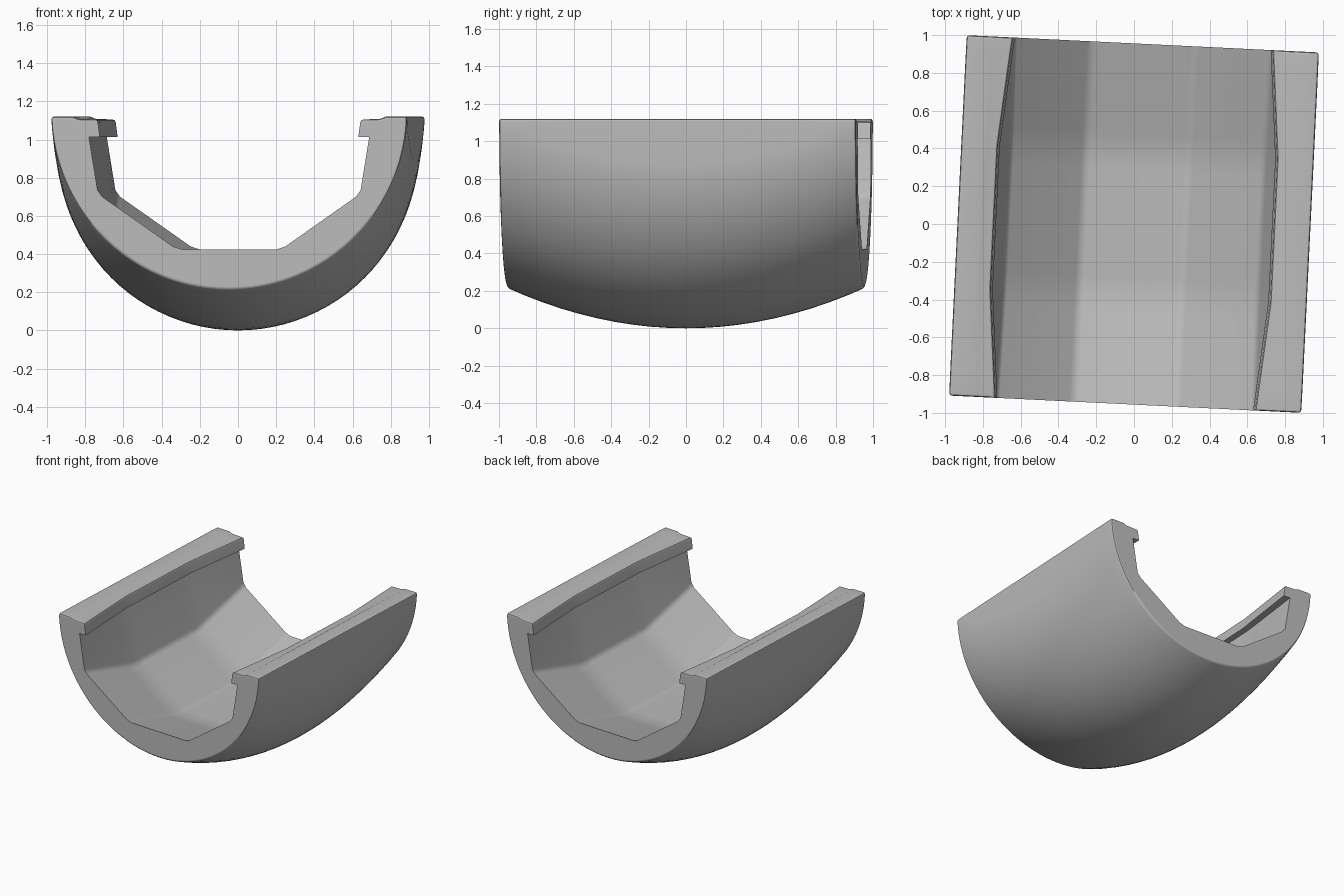
import bpy, bmesh, math

if "Cube" in bpy.data.objects:
    bpy.data.objects.remove(bpy.data.objects["Cube"])

HALF_W, HALF_L, TOP, FLAT = 0.934, 0.955, 1.12, 0.38
END_RISE, ARC_STEPS = 0.215, 48

# Inner half profile from lip to floor, at the ends and in the middle
END = [(0.82, 1.12), (0.79, 1.108), (0.69, 1.105), (0.678, 1.013), (0.735, 1.013),
       (0.69, 0.735), (0.665, 0.7), (0.295, 0.44), (0.25, 0.425)]
MID = [(0.82, 1.12), (0.8, 1.108), (0.742, 1.105), (0.73, 1.013), (0.78, 1.013),
       (0.685, 0.585), (0.655, 0.55), (0.295, 0.29), (0.25, 0.275)]


def section(y):
    """Closed outline: a round underside with upright sides, and a panelled inside."""
    centre = HALF_W + END_RISE * (y / HALF_L) ** 2
    start = math.asin(max(0, centre - TOP) / HALF_W)
    rim = HALF_W * math.cos(start)
    outer = [(-rim, TOP)]
    for i in range(1, ARC_STEPS):
        a = start + (math.pi - 2 * start) * i / ARC_STEPS
        outer.append((-HALF_W * math.cos(a), centre - HALF_W * math.sin(a)))
    outer.append((rim, TOP))
    t = max(0, (abs(y) - FLAT) / (HALF_L - FLAT))
    inner = [(m[0] + (e[0] - m[0]) * t, m[1] + (e[1] - m[1]) * t)
             for e, m in zip(END, MID)]
    return outer + inner + [(-x, z) for x, z in reversed(inner)]


# Stations along the length, including the creases of the inner panels
outer_part = [FLAT + (HALF_L - FLAT) * i / 6 for i in range(7)]
middle_part = [FLAT * i / 4 for i in range(-3, 4)]
stations = [-y for y in reversed(outer_part)] + middle_part + outer_part

# Loft the shell
bm = bmesh.new()
rings = [[bm.verts.new((x, y, z)) for x, z in section(y)] for y in stations]
for a, b in zip(rings, rings[1:]):
    for i in range(len(a)):
        j = (i + 1) % len(a)
        bm.faces.new((a[i], a[j], b[j], b[i]))
bm.faces.new(rings[0])
bm.faces.new(rings[-1])
bmesh.ops.recalc_face_normals(bm, faces=bm.faces)

# Soften the outer rims and the top edges, leaving the inside rim crisp
soft = {v for ring in rings for v in ring[:ARC_STEPS + 4] + ring[-3:]}
edges = [e for e in bm.edges
         if soft.issuperset(e.verts) and e.calc_face_angle() > math.radians(50)]
bmesh.ops.bevel(bm, geom=edges, offset=0.014, segments=2, profile=0.5,
                affect="EDGES", clamp_overlap=True)
mesh = bpy.data.meshes.new("curved_shell")
bm.to_mesh(mesh)
bm.free()

shell = bpy.data.objects.new("curved_shell", mesh)
bpy.context.collection.objects.link(shell)
shell.rotation_euler.z = math.radians(-2.8)

# Grey material
grey = bpy.data.materials.new("plain_grey")
grey.use_nodes = True
colour = (0.5, 0.5, 0.5, 1)
grey.diffuse_color = colour
grey.node_tree.nodes["Principled BSDF"].inputs["Base Color"].default_value = colour
mesh.materials.append(grey)

# Smooth shading with flat-looking panels
bpy.context.view_layer.objects.active = shell
shell.select_set(True)
bpy.ops.object.shade_smooth_by_angle(angle=math.radians(35))
weighted = shell.modifiers.new("panel_normals", "WEIGHTED_NORMAL")
weighted.keep_sharp = True
